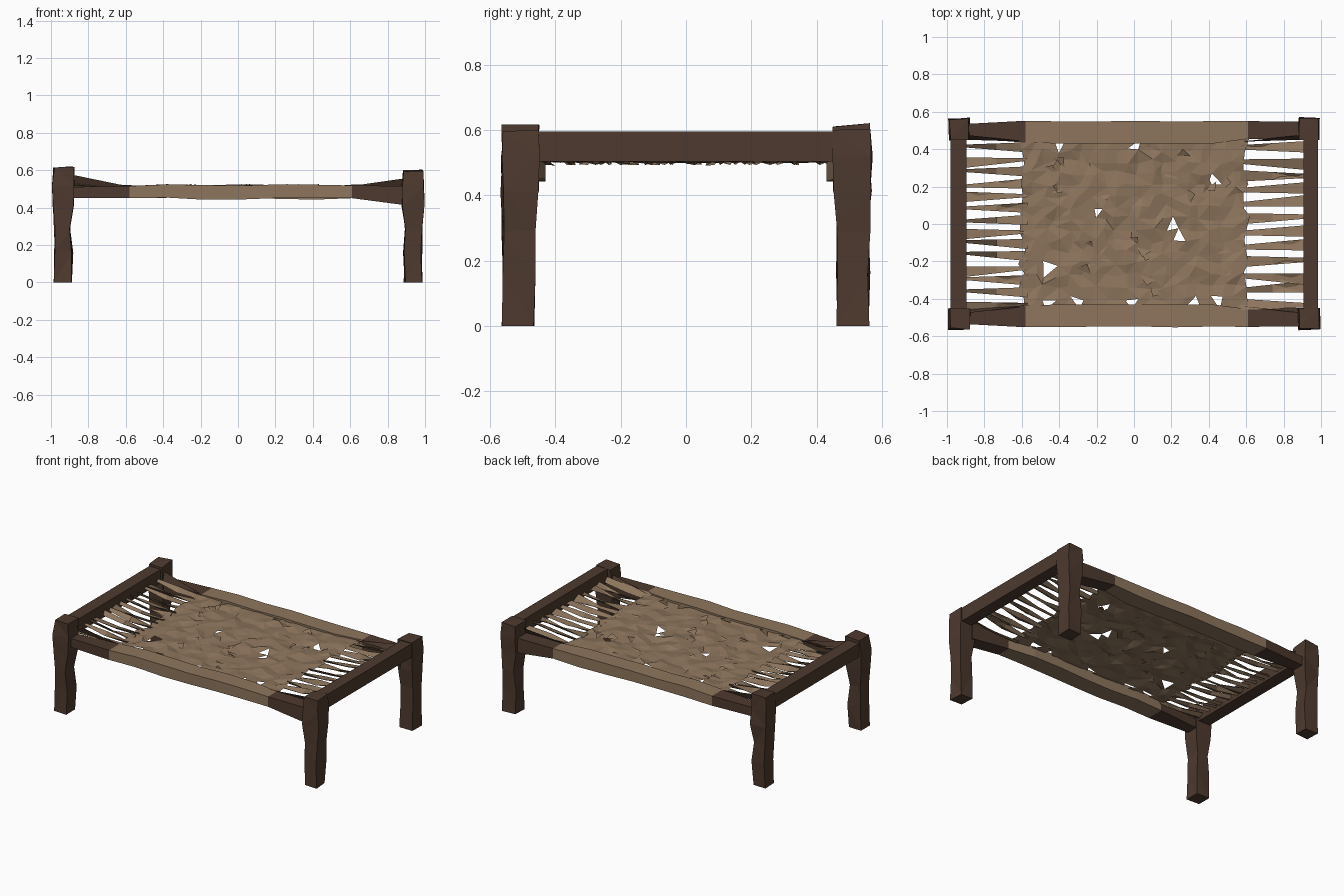
import bpy, bmesh, math, random
from mathutils import Vector

random.seed(7)
cube = bpy.data.objects.get("Cube")
if cube:
    bpy.data.objects.remove(cube, do_unlink=True)


def material(name, rgb):
    m = bpy.data.materials.new(name)
    m.use_nodes = True
    m.diffuse_color = (*rgb, 1)
    m.node_tree.nodes["Principled BSDF"].inputs["Base Color"].default_value = (*rgb, 1)
    return m


WOOD = material("dark_wood", (0.075, 0.042, 0.028))
ROPE = material("tan_rope", (0.27, 0.18, 0.11))


def finish(bm, name, mats):
    mesh = bpy.data.meshes.new(name)
    bm.to_mesh(mesh)
    bm.free()
    for m in mats:
        mesh.materials.append(m)
    obj = bpy.data.objects.new(name, mesh)
    bpy.context.collection.objects.link(obj)
    return obj


def loft(bm, rings):
    """Skin matching rings of points and cap both ends."""
    loops = [[bm.verts.new(p) for p in ring] for ring in rings]
    n = len(loops[0])
    for a, b in zip(loops, loops[1:]):
        for i in range(n):
            j = (i + 1) % n
            bm.faces.new((a[i], a[j], b[j], b[i]))
    bm.faces.new(loops[0])
    bm.faces.new(loops[-1])
    bmesh.ops.recalc_face_normals(bm, faces=bm.faces)


def rough(p, amount):
    return Vector(p) + Vector([random.uniform(-amount, amount) for _ in range(3)])


# Corner posts: slim leg, hewn shoulder, blocky head
def post(name, sx, sy, top):
    # inner x, outer x, inner y, outer y, height
    sections = [
        (0.89, 0.98, 0.465, 0.56, 0.0),
        (0.885, 0.98, 0.465, 0.56, 0.16),
        (0.895, 0.98, 0.465, 0.56, 0.29),
        (0.88, 0.992, 0.458, 0.565, 0.41),
        (0.878, 0.99, 0.452, 0.567, 0.52),
        (0.88, 0.985, 0.45, 0.56, top),
    ]
    bm = bmesh.new()
    rings = []
    for x0, x1, y0, y1, z in sections:
        corners = [(x0, y0), (x1, y0), (x1, y1), (x0, y1)]
        ring = [rough((sx * x, sy * y, z), 0.006) for x, y in corners]
        if z == 0:
            for p in ring:
                p.z = 0
        rings.append(ring)
    loft(bm, rings)
    bmesh.ops.triangulate(bm, faces=bm.faces)
    finish(bm, name, [WOOD])


post("front_right_post", -1, -1, 0.615)
post("back_right_post", -1, 1, 0.615)
post("front_left_post", 1, -1, 0.597)
post("back_left_post", 1, 1, 0.6)

# End rails across the width
for name, x0, x1 in (("right_end_rail", -0.98, -0.895), ("left_end_rail", 0.905, 0.985)):
    bm = bmesh.new()
    loft(bm, [[(x0, y, 0.503), (x1, y, 0.503), (x1, y, 0.595), (x0, y, 0.595)]
              for y in (-0.48, 0.48)])
    finish(bm, name, [WOOD])

# Side rails, bare at the ends and wrapped with rope in the middle
for name, s in (("front_side_rail", -1), ("back_side_rail", 1)):
    ends = [(-0.9, 0.46, 0.535, 0.45, 0.51), (-0.58, 0.435, 0.552, 0.45, 0.515)]
    wrap = [(x, 0.43, 0.55 + random.uniform(-0.003, 0.005),
             0.446 + random.uniform(-0.006, 0.008), 0.52 + random.uniform(-0.004, 0.005))
            for x in (-0.38, -0.18, 0.02, 0.22, 0.42)]
    tail = [(0.61, 0.455, 0.55, 0.45, 0.518), (0.9, 0.45, 0.547, 0.412, 0.515)]
    bm = bmesh.new()
    loft(bm, [[(x, s * y0, z0), (x, s * y1, z0), (x, s * y1, z1), (x, s * y0, z1)]
              for x, y0, y1, z0, z1 in ends + wrap + tail])
    for f in bm.faces:
        f.material_index = 1 if abs(f.calc_center_median().x) < 0.58 else 0
    finish(bm, name, [WOOD, ROPE])

# Woven bed: an uneven triangulated sheet with torn holes
NX, NY = 19, 15
bm = bmesh.new()
bmesh.ops.create_grid(bm, x_segments=NX, y_segments=NY, size=0.5)
for v in bm.verts:
    edge_y = abs(v.co.y) > 0.49
    v.co.x *= 1.2
    v.co.y *= 0.91
    v.co.x += random.uniform(-0.02, 0.02)
    if not edge_y:
        v.co.y += random.uniform(-0.016, 0.016)
    v.co.z = 0.51 + (0 if edge_y else random.uniform(-0.012, 0.007))
bmesh.ops.triangulate(bm, faces=bm.faces)
holes = [(-0.19, 0.07), (-0.47, -0.23), (-0.46, -0.43), (-0.3, -0.42), (0, -0.41),
         (0.32, -0.42), (0.42, -0.4), (0.24, -0.06), (0.21, -0.02), (0.44, 0.22),
         (0, 0.43), (-0.4, 0.42)]
torn = {min(bm.faces, key=lambda f: (f.calc_center_median().xy - Vector(h)).length)
        for h in holes}
bmesh.ops.delete(bm, geom=list(torn), context='FACES')
for f in bm.faces:
    if f.normal.z < 0:
        f.normal_flip()
finish(bm, "woven_bed", [ROPE])

# Loose flaps sticking out of the weave
bm = bmesh.new()
for _ in range(32):
    c = Vector((random.uniform(-0.5, 0.5), random.uniform(-0.38, 0.38), 0.508))
    a = random.uniform(0, math.tau)
    along = Vector((math.cos(a), math.sin(a), 0)) * random.uniform(0.025, 0.05)
    tip = c + Vector((-along.y, along.x, random.choice((0.013, 0.018, -0.015))))
    bm.faces.new([bm.verts.new(p) for p in (c - along, c + along, tip)])
finish(bm, "loose_flaps", [ROPE])


# Lacing strands from the weave to the end rails
def lacing(name, s, count, rail_x, sheet_w, rail_w, rail_z):
    bm = bmesh.new()
    for i in range(count):
        y = -0.43 + 0.84 * i / (count - 1)
        shift = random.uniform(-0.02, 0.02)
        w0, w1 = (sheet_w, rail_w) if i % 3 else (rail_w, sheet_w)
        rings = []
        for t in (0, 0.5, 1):
            x = s * (0.57 + (rail_x - 0.57) * t)
            w = w0 + (w1 - w0) * t
            z = 0.506 + (rail_z - 0.506) * t * t
            yc = y + shift * t
            twist = random.uniform(-0.016, 0.016)
            rings.append([(x, yc - w, z + twist), (x, yc + w, z - twist),
                          (x, yc, z - 0.013)])
        loft(bm, rings)
    finish(bm, name, [ROPE])


lacing("right_lacing", -1, 14, 0.9, 0.027, 0.008, 0.535)
lacing("left_lacing", 1, 12, 0.91, 0.012, 0.03, 0.53)

# Taut corner strands rising to the posts
bm = bmesh.new()
for sx, z in ((-1, 0.575), (1, 0.555)):
    for sy in (-1, 1):
        bm.faces.new([bm.verts.new(p) for p in (
            (sx * 0.57, sy * 0.44, 0.51), (sx * 0.885, sy * 0.475, z),
            (sx * 0.885, sy * 0.45, 0.51))])
finish(bm, "corner_strands", [WOOD])
